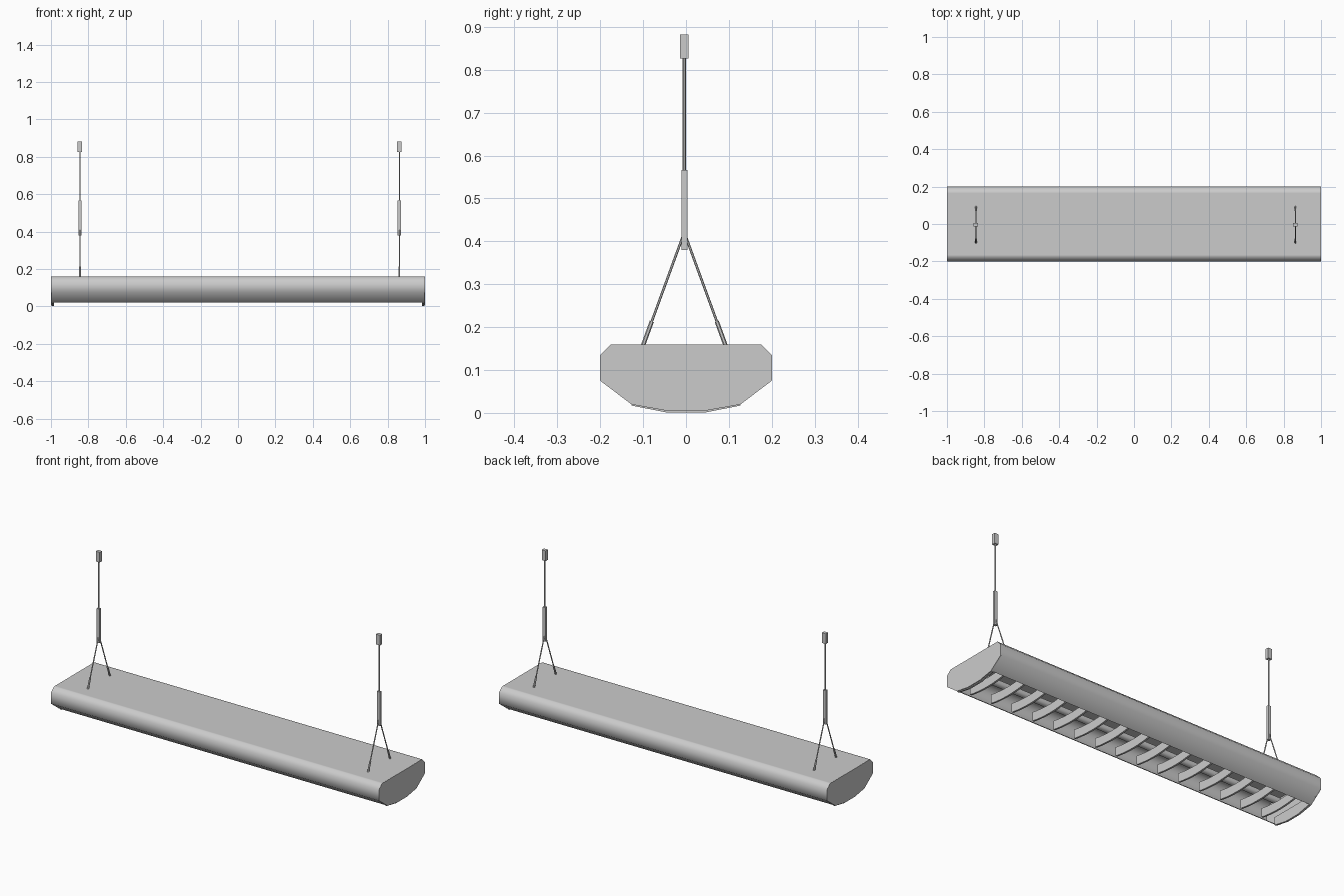
import bpy, bmesh, math
from mathutils import Vector

if "Cube" in bpy.data.objects:
    bpy.data.objects.remove(bpy.data.objects["Cube"])


def mesh_object(name, bm):
    bmesh.ops.recalc_face_normals(bm, faces=bm.faces[:])
    me = bpy.data.meshes.new(name)
    bm.to_mesh(me)
    bm.free()
    ob = bpy.data.objects.new(name, me)
    bpy.context.collection.objects.link(ob)
    return ob


def smooth(ob, angle=55):
    bpy.ops.object.select_all(action='DESELECT')
    ob.select_set(True)
    bpy.context.view_layer.objects.active = ob
    bpy.ops.object.shade_smooth_by_angle(angle=math.radians(angle))


def prism(name, profile, x0, x1):
    """Solid made by sweeping a closed y-z profile along x."""
    bm = bmesh.new()
    face = bm.faces.new([bm.verts.new((x0, y, z)) for y, z in profile])
    geom = bmesh.ops.extrude_face_region(bm, geom=[face])['geom']
    verts = [v for v in geom if isinstance(v, bmesh.types.BMVert)]
    bmesh.ops.translate(bm, vec=(x1 - x0, 0, 0), verts=verts)
    return mesh_object(name, bm)


def box(name, lo, hi):
    return prism(name, [(lo[1], lo[2]), (hi[1], lo[2]), (hi[1], hi[2]), (lo[1], hi[2])], lo[0], hi[0])


def rod(name, a, b, r, sides):
    a, b = Vector(a), Vector(b)
    bm = bmesh.new()
    bmesh.ops.create_cone(bm, cap_ends=True, segments=sides, radius1=r, radius2=r, depth=(b - a).length)
    ob = mesh_object(name, bm)
    ob.location = (a + b) / 2
    ob.rotation_euler = (b - a).to_track_quat('Z', 'Y').to_euler()
    return ob


def mirrored(pts):
    return pts + [(-y, z) for y, z in reversed(pts)]


# Housing: channel open at the bottom, with a thin wall; an extra point keeps the top flat
half = [(0.127, 0.02), (0.2, 0.075), (0.2, 0.135), (0.175, 0.16), (0.165, 0.16)]
inner = [(0.124, 0.023), (0.197, 0.077), (0.197, 0.134), (0.174, 0.157), (0.165, 0.157)]
shell = prism("housing", mirrored(half) + list(reversed(mirrored(inner))), -0.9995, 0.9995)
smooth(shell)

# End caps, with a curved louvre end strip just inside that hangs slightly lower
cap = [(0.045, 0.005)] + [(y * 0.999, z - 0.0003) for y, z in half]
strip = [(0.045, 0.001), (0.127, 0.017), (0.127, 0.06)]
for side, s in (("left", -1), ("right", 1)):
    prism(side + "_end_cap", mirrored(cap), s * 0.994, s)
    prism(side + "_louvre_end_strip", mirrored(strip), s * 0.985, s * 0.995)

# Lamp tubes
for side, y in (("front", -0.065), ("back", 0.065)):
    smooth(rod(side + "_lamp_tube", (-0.99, y, 0.11), (0.99, y, 0.11), 0.018, 16))

# Curved cross blades of the louvre
N = 8
ys = [-0.13 + 0.26 * i / N for i in range(N + 1)]
lower = [(y, 0.021 + 0.012 * (y / 0.13) ** 2) for y in ys]
upper = [(y, z + 0.048) for y, z in reversed(lower)]
for i in range(15):
    x = 0.13 * (i - 7)
    prism("louvre_blade_%02d" % (i + 1), lower + upper, x - 0.005, x + 0.005)

# Suspension sets
cy = -0.004
for side, x in (("left", -0.845), ("right", 0.863)):
    box(side + "_ceiling_fixing", (x - 0.012, cy - 0.01, 0.826), (x + 0.012, cy + 0.01, 0.882))
    rod(side + "_hanger_rod", (x, cy, 0.56), (x, cy, 0.83), 0.004, 6)
    box(side + "_sleeve", (x - 0.009, cy - 0.007, 0.38), (x + 0.009, cy + 0.007, 0.567))
    for way, s in (("front", -1), ("back", 1)):
        foot = Vector((x, cy + s * 0.096, 0.158))
        top = Vector((x, cy + s * 0.004, 0.41))
        rod(side + "_" + way + "_wire", foot, top, 0.003, 6)
        rod(side + "_" + way + "_wire_clip", foot, foot.lerp(top, 0.22), 0.005, 6)
